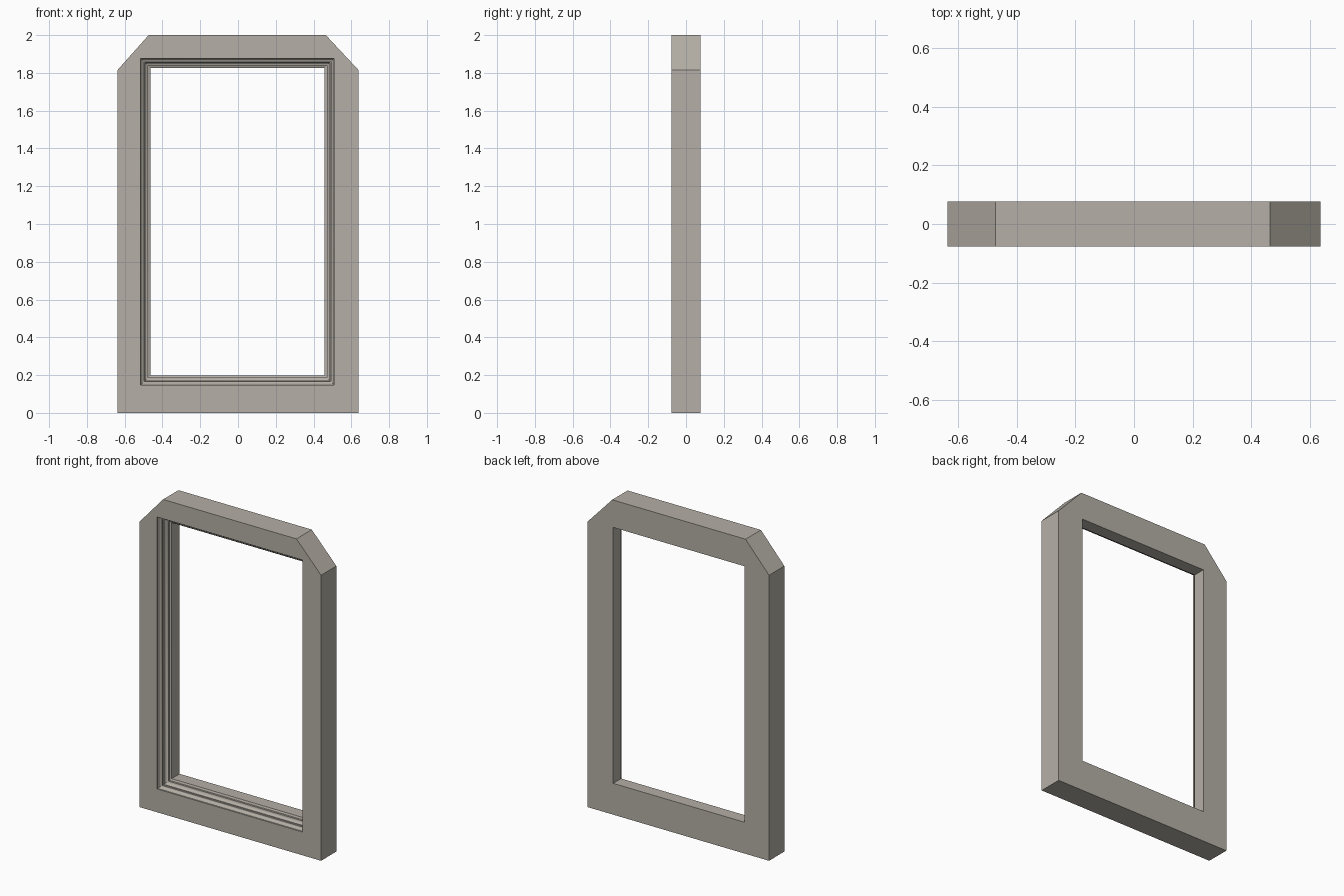
import bpy, bmesh, math

if "Cube" in bpy.data.objects:
    bpy.data.objects.remove(bpy.data.objects["Cube"])

HALF_W, HALF_D, TOP = 0.638, 0.077, 2.0
OX, OW, OZ0, OZ1 = -0.003, 0.461, 0.199, 1.826   # clear opening


def opening_loop(bm, offset, y):
    """Rectangle around the opening, grown by offset."""
    a, b = OX - OW - offset, OX + OW + offset
    c, d = OZ0 - offset, OZ1 + offset
    return [bm.verts.new((x, y, z)) for x, z in ((a, c), (b, c), (b, d), (a, d))]


def outer_loop(bm, y):
    """Six-sided outline with clipped top corners."""
    pts = [(-HALF_W, 0), (HALF_W, 0), (HALF_W, 1.815),
           (0.465, TOP), (-0.473, TOP), (-HALF_W, 1.815)]
    return [bm.verts.new((x, y, z)) for x, z in pts]


def skin(bm, a, b):
    n = len(a)
    for i in range(n):
        j = (i + 1) % n
        bm.faces.new((a[i], a[j], b[j], b[i]))


def ring_face(bm, o, i):
    """Flat face between the outline and the opening."""
    for f in ((o[0], o[1], i[1], i[0]), (o[1], o[2], i[2], i[1]),
              (o[2], o[3], i[2]), (o[3], o[4], i[3], i[2]),
              (o[4], o[5], i[3]), (o[5], o[0], i[0], i[3])):
        bm.faces.new(f)


# moulding section, front to back: fillet, bead, rounded nose, straight reveal
section = [(0.051, -HALF_D), (0.051, -0.068), (0.047, -0.064)]
section += [(0.034 + 0.013 * math.cos(t), -0.064 + 0.014 * math.sin(t))
            for t in (math.pi / 8 * k for k in range(1, 5))]
section += [(0.034, -0.040)]
section += [(0.012 + 0.018 * math.cos(t), -0.040 + 0.020 * math.sin(t))
            for t in (math.pi / 8 * k for k in range(0, 5))]
section += [(0.012, -0.008), (0.0, -0.003), (0.0, HALF_D)]

bm = bmesh.new()
front, back = outer_loop(bm, -HALF_D), outer_loop(bm, HALF_D)
loops = [opening_loop(bm, o, y) for o, y in section]
skin(bm, front, back)
for a, b in zip(loops, loops[1:]):
    skin(bm, a, b)
ring_face(bm, front, loops[0])
ring_face(bm, back, loops[-1])
bmesh.ops.recalc_face_normals(bm, faces=bm.faces)

mesh = bpy.data.meshes.new("window_frame")
bm.to_mesh(mesh)
bm.free()
frame = bpy.data.objects.new("window_frame", mesh)
bpy.context.collection.objects.link(frame)
bpy.context.view_layer.objects.active = frame
frame.select_set(True)
bpy.ops.object.shade_smooth_by_angle(angle=math.radians(30))

# warm grey stone
stone = bpy.data.materials.new("warm_grey_stone")
stone.diffuse_color = (0.46, 0.43, 0.38, 1)
stone.use_nodes = True
stone.node_tree.nodes["Principled BSDF"].inputs["Base Color"].default_value = stone.diffuse_color
mesh.materials.append(stone)
